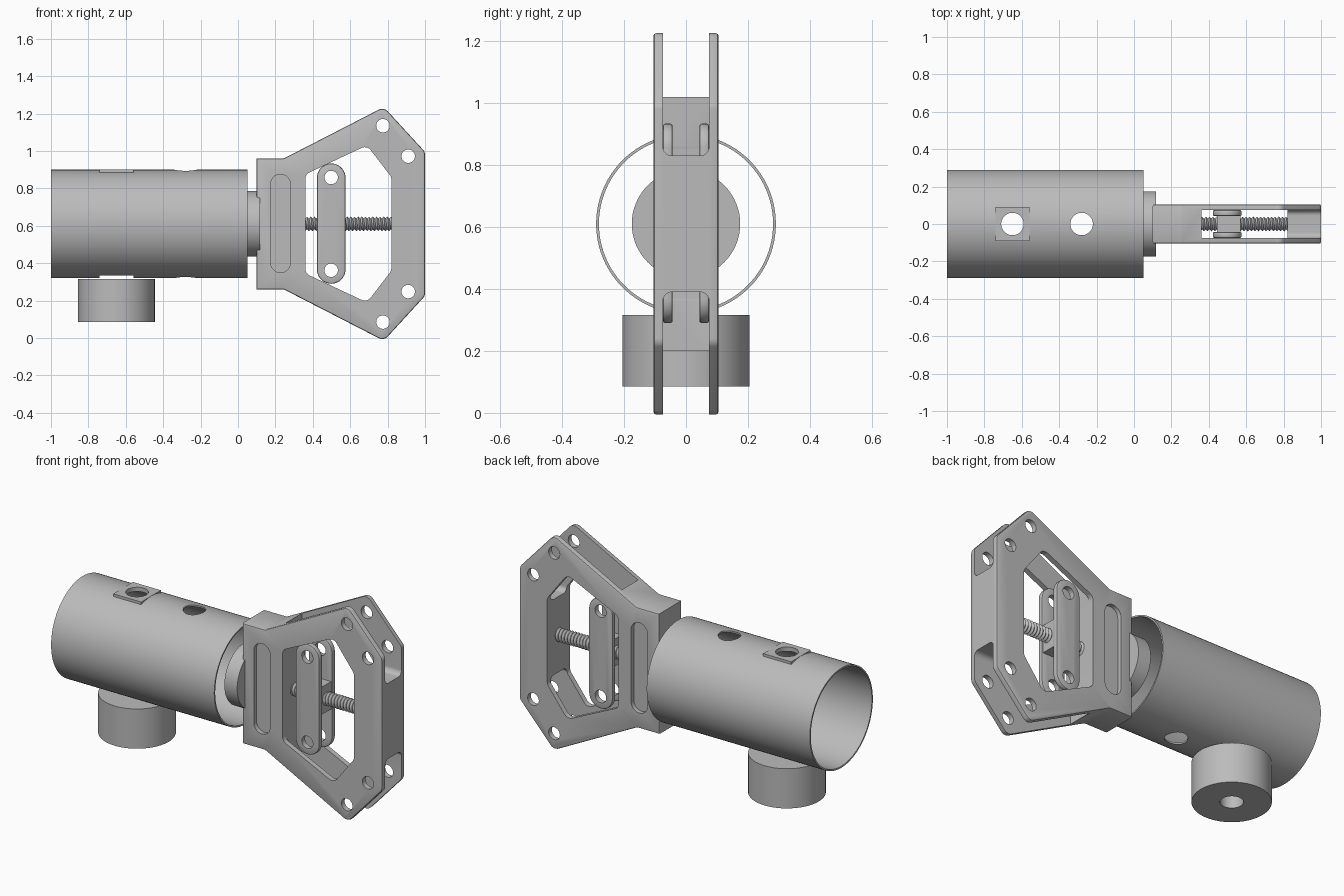
import bpy, bmesh, math
from mathutils import Vector

if "Cube" in bpy.data.objects:
    bpy.data.objects.remove(bpy.data.objects["Cube"], do_unlink=True)

MID = 0.61  # height of the main axis

steel = bpy.data.materials.new("grey_metal")
steel.use_nodes = True
steel.diffuse_color = (0.5, 0.5, 0.5, 1)
steel.node_tree.nodes["Principled BSDF"].inputs["Base Color"].default_value = (0.5, 0.5, 0.5, 1)


def circle(u, v, r, n=64):
    return [Vector((u + r * math.cos(2 * math.pi * i / n),
                    v + r * math.sin(2 * math.pi * i / n))) for i in range(n)]


def rounded(points, r, steps=7):
    """Replace every corner of a polygon with an arc of radius r."""
    pts = [Vector(p) for p in points]
    out = []
    for i, p in enumerate(pts):
        a = (pts[i - 1] - p).normalized()
        b = (pts[(i + 1) % len(pts)] - p).normalized()
        half = a.angle(b) / 2
        c = p + (a + b).normalized() * (r / math.sin(half))
        va = p + a * (r / math.tan(half)) - c
        vb = p + b * (r / math.tan(half)) - c
        for k in range(steps + 1):
            out.append(c + va.lerp(vb, k / steps).normalized() * r)
    return out


def rect(u0, u1, v0, v1):
    return [Vector(p) for p in ((u0, v0), (u1, v0), (u1, v1), (u0, v1))]


def flip(points):
    return [Vector((u, 2 * MID - v)) for u, v in points]


def mirrored(half):
    """Close an upper half outline with its reflection below the axis."""
    half = [Vector(p) for p in half]
    return half + flip(half)[::-1]


def finish(bm, name):
    bmesh.ops.recalc_face_normals(bm, faces=bm.faces)
    me = bpy.data.meshes.new(name)
    bm.to_mesh(me)
    bm.free()
    me.materials.append(steel)
    ob = bpy.data.objects.new(name, me)
    bpy.context.collection.objects.link(ob)
    return ob


def prism(name, points, axis, lo, hi, bevel=0):
    """Extrude a flat outline along an axis, optionally rounding its rims."""
    place = {"x": lambda p, w: (w, p[0], p[1]),
             "y": lambda p, w: (p[0], w, p[1]),
             "z": lambda p, w: (p[0], p[1], w)}[axis]
    bm = bmesh.new()
    a = [bm.verts.new(place(p, lo)) for p in points]
    b = [bm.verts.new(place(p, hi)) for p in points]
    caps = [bm.faces.new(a), bm.faces.new(b[::-1])]
    for i in range(len(a)):
        bm.faces.new((a[i - 1], a[i], b[i], b[i - 1]))
    bmesh.ops.recalc_face_normals(bm, faces=bm.faces)
    if bevel:
        rims = [e for f in caps for e in f.edges]
        bmesh.ops.bevel(bm, geom=rims, offset=bevel, segments=2, profile=0.5, affect="EDGES")
    return finish(bm, name)


def cut(ob, *args):
    """Subtract a prism from an object."""
    cutter = prism("cutter", *args)
    cutter.hide_render = True
    mod = ob.modifiers.new("cut", "BOOLEAN")
    mod.operation = "DIFFERENCE"
    mod.solver = "EXACT"
    mod.object = cutter
    bpy.context.view_layer.objects.active = ob
    bpy.ops.object.modifier_apply(modifier=mod.name)
    bpy.data.objects.remove(cutter, do_unlink=True)


parts = []

# Main tube with a cross hole and square windows
tube = prism("tube", circle(0, MID, 0.29, 96), "x", -1, 0.05)
cut(tube, circle(0, MID, 0.281, 96), "x", -1.1, 0.15)
cut(tube, circle(-0.28, 0, 0.06), "z", 0, 1.2)
cut(tube, rect(-0.74, -0.56, -0.09, 0.09), "z", 0, 1.2)

# Square plate on top of the tube, round boss below it
plate = prism("top_plate", rect(-0.74, -0.56, -0.09, 0.09), "z", 0.876, 0.901)
cut(plate, circle(-0.65, 0, 0.06), "z", 0.8, 1)
boss = prism("bottom_boss", circle(-0.65, 0, 0.205), "z", 0.085, 0.316)
cut(boss, circle(-0.65, 0, 0.06), "z", 0, 0.5)

# Disc joining tube and frame
disc = prism("flange_disc", circle(0, MID, 0.175), "x", 0.035, 0.117)
parts += [tube, plate, boss, disc]

# Frame outline, window, channels between the cheeks
outer = rounded(mirrored([(0.1, 0.96), (0.245, 0.96), (0.78, 1.235), (1, 0.995)]), 0.04)
outer = [p for p in outer if p.x > 0.15]
outer = [Vector((0.1, 2 * MID - 0.96)), Vector((0.1, 0.96))] + outer
frame = prism("frame", outer, "y", -0.105, 0.105, 0.009)
window = rounded(mirrored([(0.36, 0.875), (0.69, 1.03), (0.82, 0.86)]), 0.04)
cut(frame, window, "y", -0.2, 0.2)
channel = rounded(rect(-0.075, 0.075, 0.83, 1.4), 0.03)
cut(frame, channel, "x", 0.361, 1.1)
cut(frame, flip(channel), "x", 0.361, 1.1)

# Pin holes through both cheeks
for x, z in ((0.775, 1.135), (0.91, 0.972)):
    hole = circle(x, z, 0.036, 32)
    cut(frame, hole, "y", -0.2, 0.2)
    cut(frame, flip(hole), "y", -0.2, 0.2)

# Long shallow pocket on each cheek
pocket = rounded(rect(0.175, 0.28, 0.35, 0.875), 0.052)
for side in (-1, 1):
    cut(frame, pocket, "y", *sorted((side * 0.08, side * 0.2)))
parts.append(frame)

# Pair of link bars and the nut block between them
bar = rounded(rect(0.422, 0.575, 0.29, 0.933), 0.076)
for side, label in ((-1, "front"), (1, "back")):
    link = prism(label + "_link_bar", bar, "y", *sorted((side * 0.043, side * 0.074)), 0.007)
    hole = circle(0.498, 0.858, 0.036, 32)
    cut(link, hole, "y", -0.2, 0.2)
    cut(link, flip(hole), "y", -0.2, 0.2)
    parts.append(link)
parts.append(prism("nut_block", rect(0.445, 0.57, 0.53, 0.69), "y", -0.044, 0.044))

# Threaded rod as a helical ridge
bm = bmesh.new()
N, pitch, turns = 24, 0.0195, 25
crest, root = [], []
for k in range(N * turns + 1):
    t = 2 * math.pi * k / N
    for row, r, shift in ((crest, 0.039, 0), (root, 0.029, pitch / 2)):
        row.append(bm.verts.new((0.345 + pitch * k / N + shift,
                                 r * math.cos(t), MID + r * math.sin(t))))
for k in range(N * turns):
    bm.faces.new((crest[k], crest[k + 1], root[k + 1], root[k]))
    if k + N < N * turns:
        bm.faces.new((root[k], root[k + 1], crest[k + 1 + N], crest[k + N]))
parts.append(finish(bm, "threaded_rod"))

# Smooth shading with sharp edges kept
bpy.ops.object.select_all(action="DESELECT")
for ob in parts:
    ob.select_set(True)
bpy.context.view_layer.objects.active = frame
bpy.ops.object.shade_smooth_by_angle(angle=math.radians(30))
